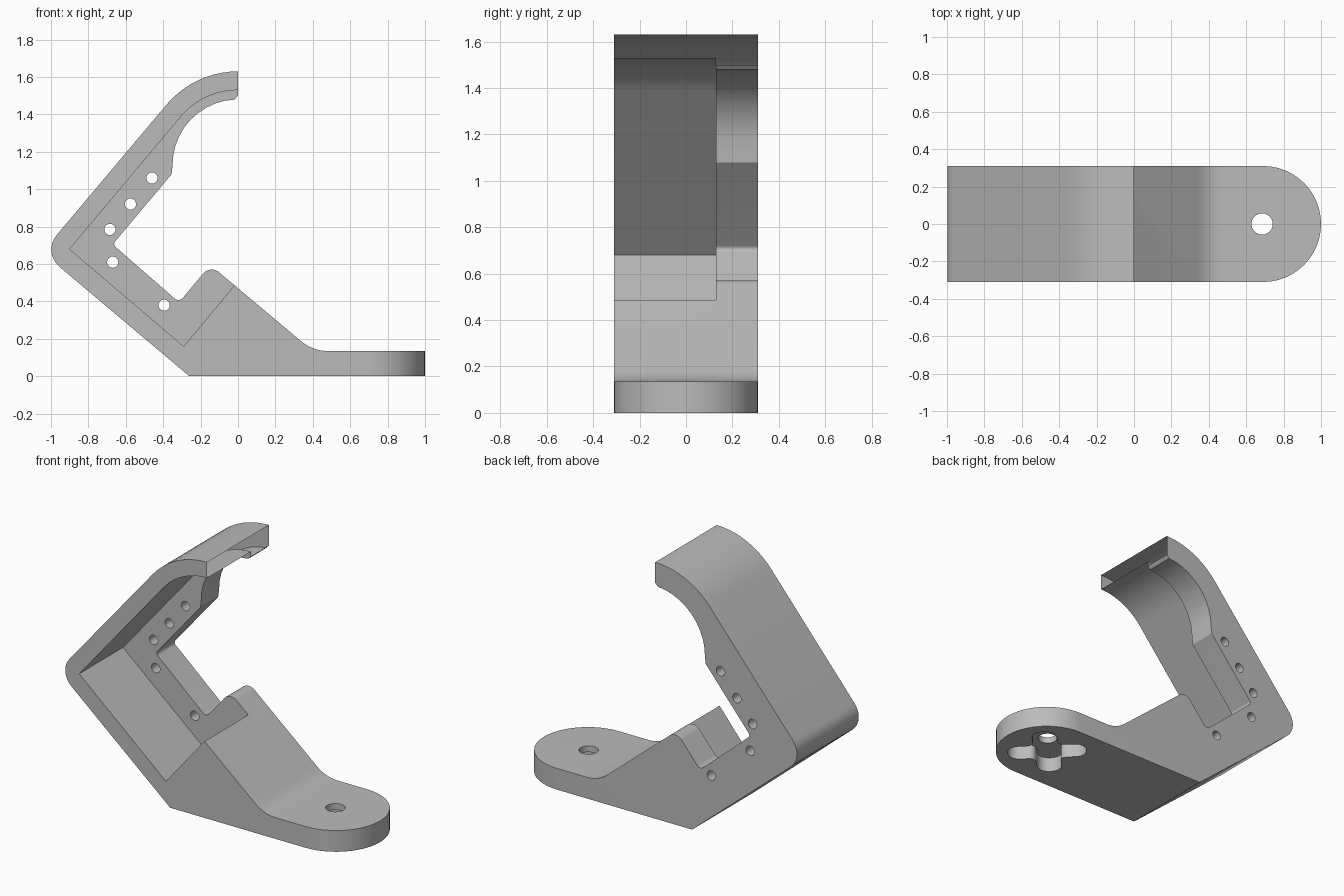
import bpy, bmesh, math
from mathutils import Vector, Matrix

if "Cube" in bpy.data.objects:
    bpy.data.objects.remove(bpy.data.objects["Cube"])

grey = bpy.data.materials.new("plain_grey")
grey.use_nodes = True
COLOR = (0.5, 0.5, 0.5, 1)
grey.diffuse_color = COLOR
grey.node_tree.nodes["Principled BSDF"].inputs["Base Color"].default_value = COLOR

WIDTH = 0.31       # half width
WALL = 0.13        # inner face of the side wall
FOOT_X = 0.69      # centre of the rounded foot
ARC_Z = 1.13       # centre height of the curved hook


def arc(cx, cy, r, a0, a1, n=10):
    angles = [math.radians(a0 + (a1 - a0) * i / n) for i in range(n + 1)]
    return [(cx + r * math.cos(a), cy + r * math.sin(a)) for a in angles]


def rounded(points, n=8):
    """Outline from (u, v) or (u, v, fillet radius) points."""
    out = []
    for i, pt in enumerate(points):
        p = Vector(pt[:2])
        if len(pt) < 3:
            out.append(p)
            continue
        a = (Vector(points[i - 1][:2]) - p).normalized()
        b = (Vector(points[(i + 1) % len(points)][:2]) - p).normalized()
        half = a.angle(b) / 2
        c = p + (a + b).normalized() * pt[2] / math.sin(half)
        d = pt[2] / math.tan(half)
        s, e = p + a * d - c, p + b * d - c
        mid = (s + e).normalized()
        turn = s.angle(e) / 2
        side = (e - s).normalized()
        for k in range(n + 1):
            t = turn * (2 * k / n - 1)
            out.append(c + (mid * math.cos(t) + side * math.sin(t)) * pt[2])
    return out


def prism(name, outline, lo, hi, axis):
    """Closed prism along y (outline in x, z) or z (outline in x, y)."""
    def place(p, t):
        return (p[0], t, p[1]) if axis == "y" else (p[0], p[1], t)
    bm = bmesh.new()
    low = [bm.verts.new(place(p, lo)) for p in outline]
    high = [bm.verts.new(place(p, hi)) for p in outline]
    bm.faces.new(low[::-1])
    bm.faces.new(high)
    for i in range(len(low)):
        bm.faces.new((low[i - 1], low[i], high[i], high[i - 1]))
    bm.normal_update()
    if bm.calc_volume(signed=True) < 0:
        bmesh.ops.reverse_faces(bm, faces=bm.faces[:])
    mesh = bpy.data.meshes.new(name)
    bm.to_mesh(mesh)
    bm.free()
    mesh.materials.append(grey)
    obj = bpy.data.objects.new(name, mesh)
    bpy.context.scene.collection.objects.link(obj)
    return obj


def cut(body, cutter):
    mod = body.modifiers.new("cut", "BOOLEAN")
    mod.operation, mod.solver, mod.object = "DIFFERENCE", "EXACT", cutter
    bpy.context.view_layer.update()
    evaluated = body.evaluated_get(bpy.context.evaluated_depsgraph_get())
    mesh = bpy.data.meshes.new_from_object(evaluated)
    body.modifiers.remove(mod)
    body.data = mesh
    bpy.data.objects.remove(cutter)


# Whole side profile: foot, elbow, hook and inner edge of the side wall
profile = [(1.05, 0), (-0.26, 0), (-1.047, 0.663, 0.12)]
profile += arc(0, ARC_Z, 0.5, 140, 90)
profile += [(0, 1.5)] + arc(0, ARC_Z, 0.35, 93, 180)
profile += [(-0.355, 1.08), (-0.67, 0.705, 0.02), (-0.315, 0.395, 0.03),
            (-0.148, 0.595, 0.06), (0.4, 0.135, 0.22), (1.05, 0.135)]
bracket = prism("bracket", rounded(profile), -WIDTH, WIDTH, "y")

# Open channel in front of the side wall
channel = [(0.3, 1.53)] + arc(0, ARC_Z, 0.4, 90, 140)
channel += [(-0.9, 0.68), (-0.29, 0.16), (-0.02, 0.485), (0.13, 0.666), (0.3, 0.8)]
cut(bracket, prism("channel_cutter", channel, -0.5, WALL, "y"))

# Rounded foot end
outside = arc(FOOT_X, 0, WIDTH, -90, 90, 24)
outside += [(FOOT_X, 0.5), (1.2, 0.5), (1.2, -0.5), (FOOT_X, -0.5)]
cut(bracket, prism("foot_cutter", outside, -0.1, 0.4, "z"))

# Screw holes through the side wall
for x, z in [(-0.46, 1.06), (-0.575, 0.92), (-0.685, 0.785), (-0.67, 0.61), (-0.395, 0.38)]:
    cut(bracket, prism("screw_cutter", arc(x, z, 0.03, 0, 345, 23), 0, 0.5, "y"))

# Cross shaped pocket under the foot, arms on the diagonals
arm, half_arm = 0.24, 0.075
cross = []
for k in range(4):
    spin = Matrix.Rotation(math.radians(45 + 90 * k), 2)
    for u, v, r in [(arm, -half_arm, 0.07), (arm, half_arm, 0.07), (half_arm, half_arm, 0.04)]:
        p = spin @ Vector((u, v))
        cross.append((p.x + FOOT_X, p.y, r))
cut(bracket, prism("pocket_cutter", rounded(cross), -0.1, 0.095, "z"))

# Axle hole through the foot
cut(bracket, prism("axle_cutter", arc(FOOT_X - 0.005, 0, 0.057, 0, 345, 23), -0.1, 0.3, "z"))

# Smooth curves, sharp edges
bpy.ops.object.select_all(action="DESELECT")
bracket.select_set(True)
bpy.context.view_layer.objects.active = bracket
bpy.ops.object.shade_smooth_by_angle(angle=math.radians(25))
